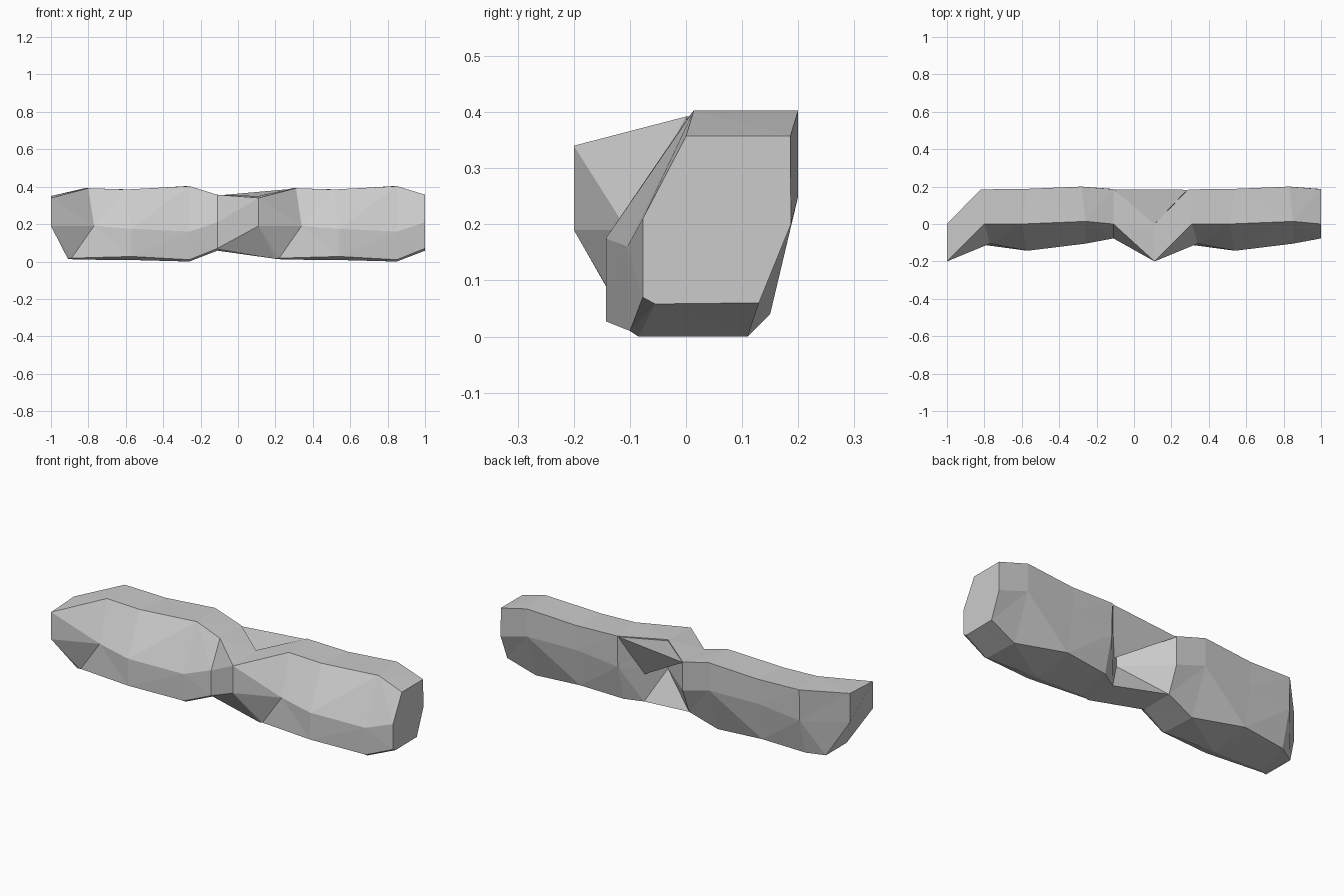
import bpy, bmesh

if "Cube" in bpy.data.objects:
    bpy.data.objects.remove(bpy.data.objects["Cube"])

# Cross-sections of one rock: bottom front, lower front, mid front,
# top front, top back, mid back, low back
SECTIONS = [
    [(-.90, -.09, .013), (-.91, -.10, .015), (-1, -.20, .19), (-1, -.20, .34),
     (-1, 0, .35), (-1, 0, .19), (-.91, .08, .015)],
    [(-.85, -.08, .01), (-.89, -.10, .018), (-.77, -.105, .19), (-.80, 0, .392),
     (-.82, .185, .392), (-.82, .18, .22), (-.82, .13, .025)],
    [(-.57, -.085, .008), (-.57, -.143, .027), (-.57, -.143, .175), (-.60, 0, .385),
     (-.57, .188, .385), (-.57, .188, .25), (-.57, .15, .04)],
    [(-.26, -.085, 0), (-.26, -.10, .01), (-.26, -.105, .16), (-.26, .014, .403),
     (-.28, .20, .403), (-.28, .20, .25), (-.27, .11, 0)],
    [(-.11, -.055, .058), (-.11, -.077, .07), (-.11, -.077, .21), (-.11, 0, .357),
     (-.11, .186, .357), (-.11, .187, .20), (-.11, .13, .06)],
]
REPEAT = 1.11


def add_object(name, bm):
    bmesh.ops.recalc_face_normals(bm, faces=bm.faces)
    mesh = bpy.data.meshes.new(name)
    bm.to_mesh(mesh)
    bm.free()
    obj = bpy.data.objects.new(name, mesh)
    bpy.context.collection.objects.link(obj)
    return obj


# Two repeated rocks, lofted as one continuous body
bm = bmesh.new()
rings = [[bm.verts.new((x + i * REPEAT, y, z)) for x, y, z in s]
         for i in range(2) for s in SECTIONS]
for a, b in zip(rings, rings[1:]):
    n = len(a)
    for k in range(n):
        bm.faces.new((a[k], a[(k + 1) % n], b[(k + 1) % n], b[k]))
bm.faces.new(rings[0])
bm.faces.new(rings[-1])
bmesh.ops.triangulate(bm, faces=[f for f in bm.faces if len(f.verts) == 4])
add_object("rock_wall", bm)

# Wedge filling the notch behind the joint
bm = bmesh.new()
for p in [(-.11, .185, .353), (.285, .183, .388), (.11, 0, .343), (.2, .08, .165)]:
    bm.verts.new(p)
bmesh.ops.convex_hull(bm, input=bm.verts)
add_object("notch_wedge", bm)
